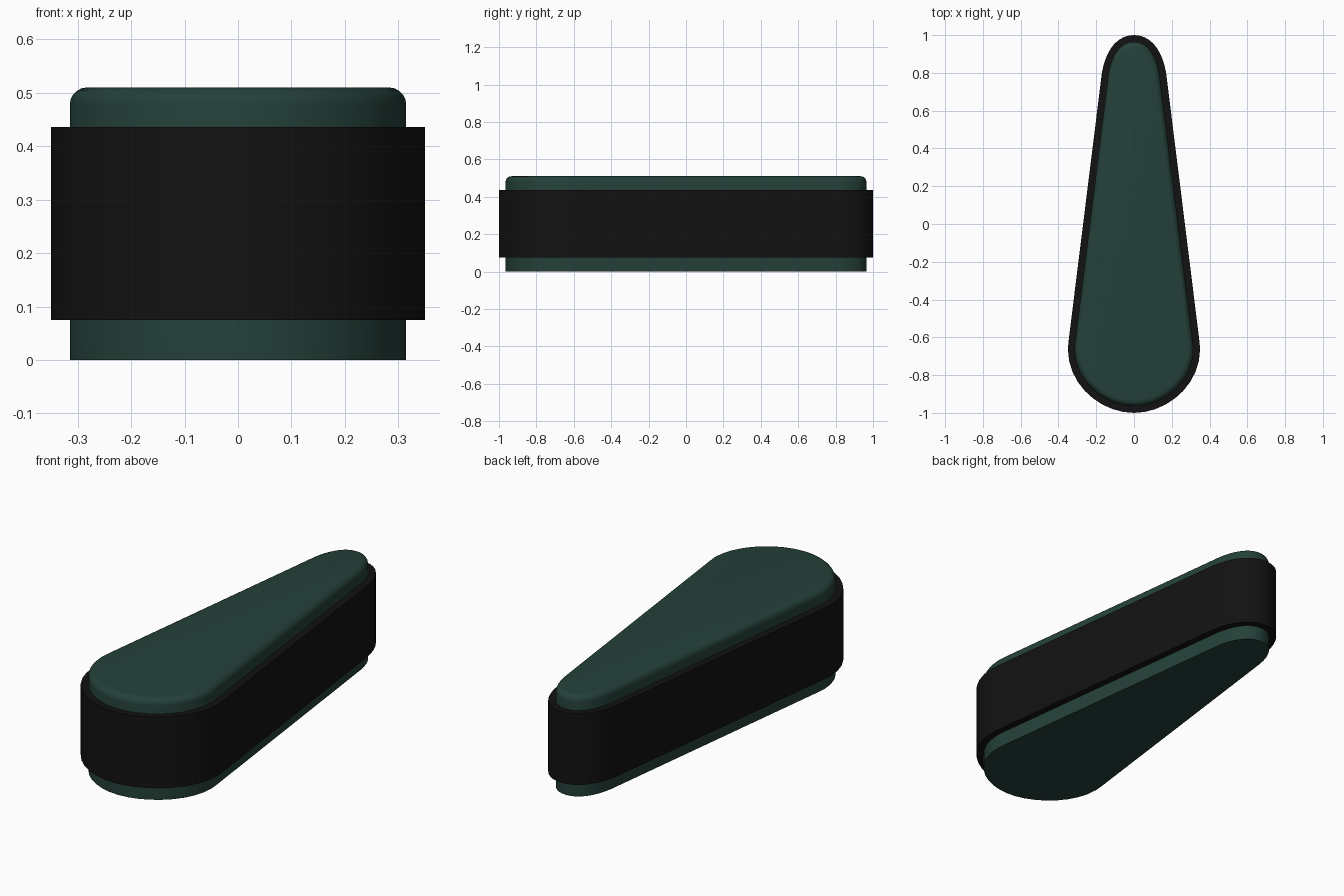
import bpy, bmesh, math
from mathutils import Vector
from mathutils.geometry import interpolate_bezier

if "Cube" in bpy.data.objects:
    bpy.data.objects.remove(bpy.data.objects["Cube"])

INSET = 0.035


def material(name, rgb):
    m = bpy.data.materials.new(name)
    m.diffuse_color = (*rgb, 1)
    m.use_nodes = True
    m.node_tree.nodes["Principled BSDF"].inputs["Base Color"].default_value = m.diffuse_color
    return m


def teardrop():
    """Closed outline: right half from two curves, left half mirrored."""
    narrow = interpolate_bezier(*[Vector((*p, 0)) for p in
                                  ((0, 1), (0.09, 1), (0.15, 0.92), (0.17, 0.8))], 10)
    wide = interpolate_bezier(*[Vector((*p, 0)) for p in
                                ((0.35, -0.66), (0.35, -0.86), (0.17, -1), (0, -1))], 10)
    right = narrow + [Vector((0.344, -0.6, 0))] + wide
    left = [Vector((-p.x, p.y, 0)) for p in reversed(right[1:-1])]
    return right + left


def offset(points, d):
    """Move a clockwise outline inward by d."""
    result = []
    for i, p in enumerate(points):
        a = (p - points[i - 1]).normalized()
        b = (points[(i + 1) % len(points)] - p).normalized()
        n = Vector((a.y + b.y, -a.x - b.x, 0)).normalized()
        result.append(p + n * d / n.dot(Vector((a.y, -a.x, 0))))
    return result


def loft(name, sections, mat, ring=False):
    """Join outlines given as (inset, z); cap the ends or close as a ring."""
    bm = bmesh.new()
    base = teardrop()
    loops = [[bm.verts.new((p.x, p.y, z)) for p in offset(base, d)] for d, z in sections]
    pairs = list(zip(loops, loops[1:]))
    if ring:
        pairs.append((loops[-1], loops[0]))
    else:
        bm.faces.new(loops[0])
        bm.faces.new(loops[-1])
    for lo, hi in pairs:
        for i in range(len(lo)):
            j = (i + 1) % len(lo)
            bm.faces.new((lo[i], lo[j], hi[j], hi[i]))
    bmesh.ops.recalc_face_normals(bm, faces=bm.faces)
    mesh = bpy.data.meshes.new(name)
    bm.to_mesh(mesh)
    bm.free()
    mesh.materials.append(mat)
    ob = bpy.data.objects.new(name, mesh)
    bpy.context.collection.objects.link(ob)
    bpy.ops.object.select_all(action='DESELECT')
    ob.select_set(True)
    bpy.context.view_layer.objects.active = ob
    bpy.ops.object.shade_smooth_by_angle(angle=math.radians(35))
    return ob


# offset() moves along the left-hand normal, so inward is negative for clockwise
_sample = teardrop()
if max(p.y for p in offset(_sample, INSET)) > 1:
    INSET = -INSET
sign = math.copysign(1, INSET)

# Green body with a rounded top rim
R = 0.032
rim = [(INSET + sign * R * (1 - math.cos(a)), 0.51 - R + R * math.sin(a))
       for a in (math.pi / 2 * k / 5 for k in range(6))]
loft("body", [(INSET, 0)] + rim, material("dark_green", (0.018, 0.052, 0.042)))

# Black band wrapped round the body
loft("band", [(0, 0.075), (0, 0.436), (INSET, 0.436), (INSET, 0.075)],
     material("black", (0.006, 0.006, 0.006)), ring=True)
